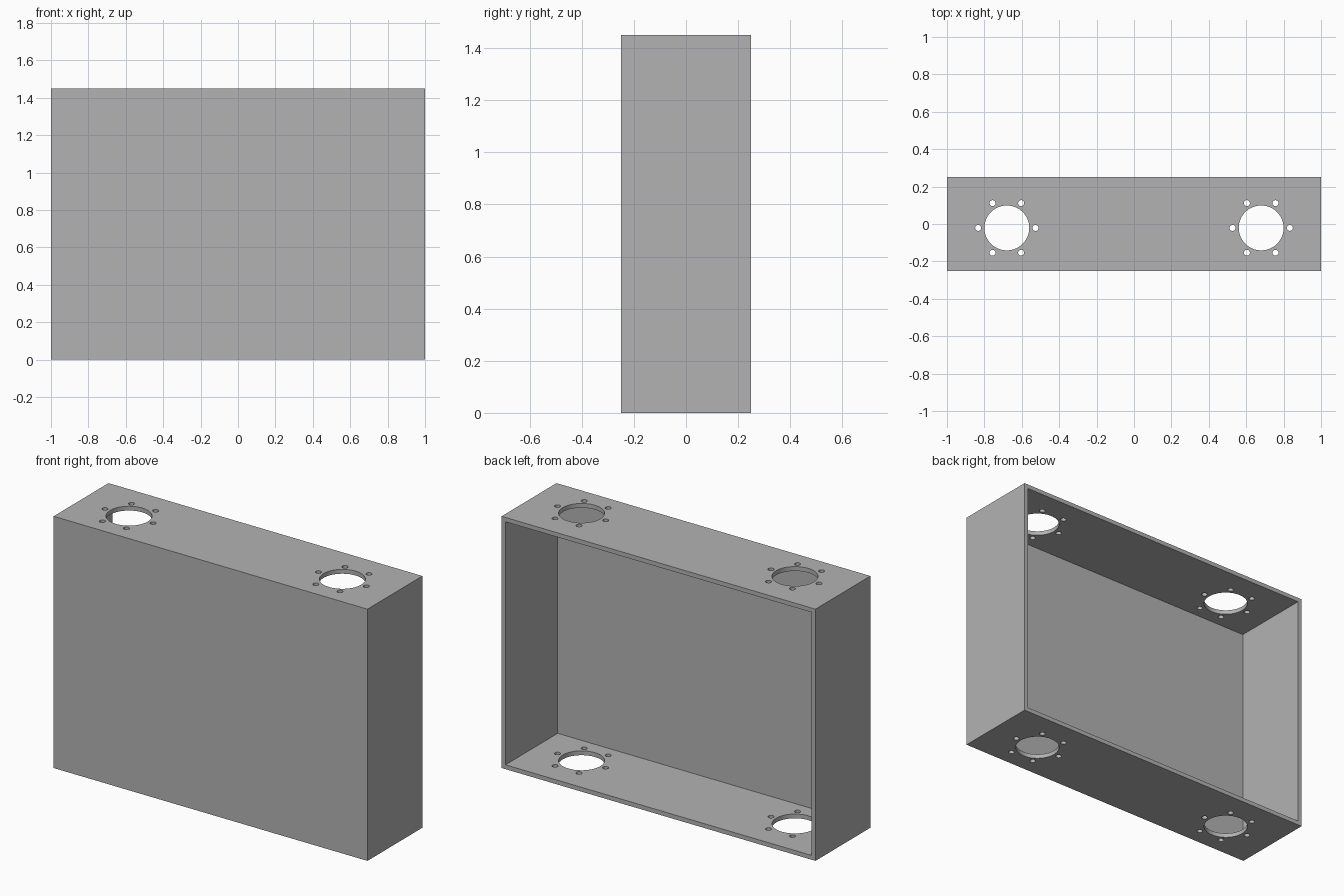
import bpy
import math

cube = bpy.data.objects.get("Cube")
if cube:
    bpy.data.objects.remove(cube, do_unlink=True)

WIDTH, DEPTH, HEIGHT, WALL = 2.0, 0.5, 1.45, 0.025
PORT_X, PORT_Y, PORT_R = 0.68, -0.021, 0.12
BOLT_RING, BOLT_R = 0.153, 0.016

grey = bpy.data.materials.new("plain grey")
grey.use_nodes = True
grey.diffuse_color = (0.45, 0.45, 0.45, 1)
grey.node_tree.nodes["Principled BSDF"].inputs["Base Color"].default_value = grey.diffuse_color


def box(name, size, centre):
    bpy.ops.mesh.primitive_cube_add(size=1, location=centre)
    ob = bpy.context.object
    ob.name = name
    ob.scale = size
    bpy.ops.object.transform_apply(location=True, rotation=False, scale=True)
    return ob


def drill(name, x, y, radius, sides):
    bpy.ops.mesh.primitive_cylinder_add(vertices=sides, radius=radius,
                                        depth=HEIGHT + 0.4, location=(x, y, HEIGHT / 2))
    bpy.context.object.name = name
    return bpy.context.object


# Box shell
shell = box("enclosure", (WIDTH, DEPTH, HEIGHT), (0, 0, HEIGHT / 2))
shell.data.materials.append(grey)

# Cavity open at the back, plus ports and bolt holes through top and bottom
cutters = [box("cavity_cutter", (WIDTH - 2 * WALL, DEPTH, HEIGHT - 2 * WALL),
               (0, WALL, HEIGHT / 2))]
for x in (-PORT_X, PORT_X):
    cutters.append(drill("port_cutter", x, PORT_Y, PORT_R, 64))
    for i in range(6):
        a = i * math.pi / 3
        cutters.append(drill("bolt_cutter", x + BOLT_RING * math.cos(a),
                             PORT_Y + BOLT_RING * math.sin(a), BOLT_R, 24))

# Cut the shell, then drop the helpers
bpy.context.view_layer.objects.active = shell
for cutter in cutters:
    cutter.hide_render = True
    mod = shell.modifiers.new("cut", 'BOOLEAN')
    mod.operation = 'DIFFERENCE'
    mod.solver = 'EXACT'
    mod.object = cutter
    bpy.ops.object.modifier_apply(modifier=mod.name)
    bpy.data.objects.remove(cutter, do_unlink=True)

# Round the hole walls, keep the panels crisp
bpy.ops.object.select_all(action='DESELECT')
shell.select_set(True)
bpy.ops.object.shade_smooth_by_angle(angle=math.radians(30))
